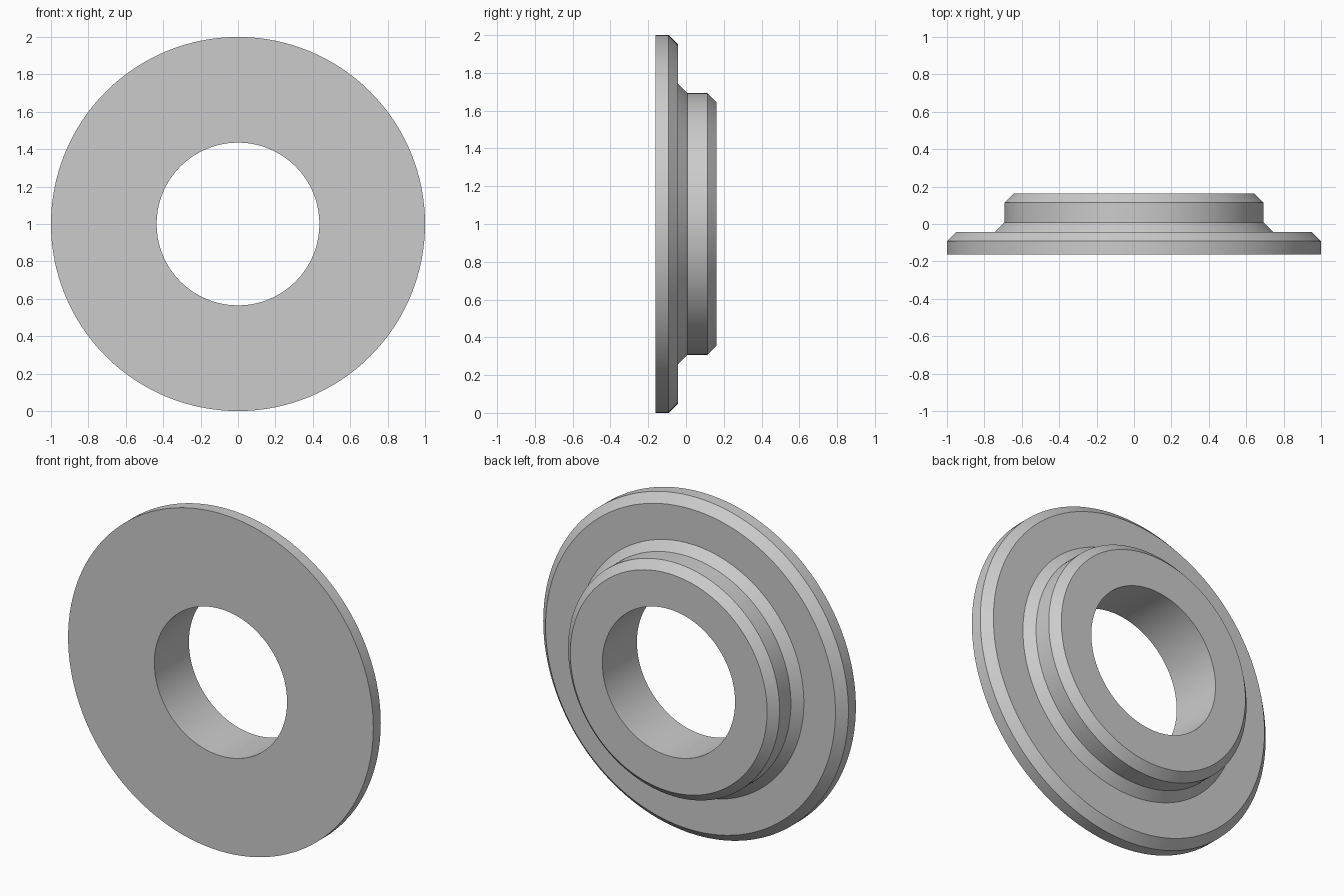
import bpy
import bmesh
from math import cos, sin, tau, radians

cube = bpy.data.objects.get("Cube")
if cube:
    bpy.data.objects.remove(cube, do_unlink=True)

SEGMENTS = 128
CENTRE_Z = 1.0

# Closed cross-section of the ring: (radius, y)
profile = [
    (0.435, -0.162), (1.0, -0.162), (1.0, -0.092),   # bore edge, wide flange
    (0.95, -0.042), (0.743, -0.042),                 # flange chamfer, shoulder
    (0.693, 0.008), (0.693, 0.114),                  # sloped fillet, hub wall
    (0.645, 0.162), (0.435, 0.162),                  # hub chamfer, back face
]

# Revolve the section around the y axis
bm = bmesh.new()
rings = []
for i in range(SEGMENTS):
    a = tau * i / SEGMENTS
    rings.append([bm.verts.new((r * cos(a), y, CENTRE_Z + r * sin(a)))
                  for r, y in profile])
for i, ring in enumerate(rings):
    following = rings[(i + 1) % SEGMENTS]
    for j in range(len(profile)):
        k = (j + 1) % len(profile)
        bm.faces.new((ring[j], ring[k], following[k], following[j]))
bmesh.ops.recalc_face_normals(bm, faces=bm.faces)

mesh = bpy.data.meshes.new("flanged_ring")
bm.to_mesh(mesh)
bm.free()
ring_obj = bpy.data.objects.new("flanged_ring", mesh)
bpy.context.collection.objects.link(ring_obj)

# Plain grey finish
grey = bpy.data.materials.new("light_grey")
grey.use_nodes = True
colour = (0.6, 0.6, 0.6, 1.0)
grey.diffuse_color = colour
grey.node_tree.nodes["Principled BSDF"].inputs["Base Color"].default_value = colour
mesh.materials.append(grey)

# Smooth round walls, crisp chamfer edges
bpy.ops.object.select_all(action="DESELECT")
ring_obj.select_set(True)
bpy.context.view_layer.objects.active = ring_obj
bpy.ops.object.shade_smooth_by_angle(angle=radians(30))
